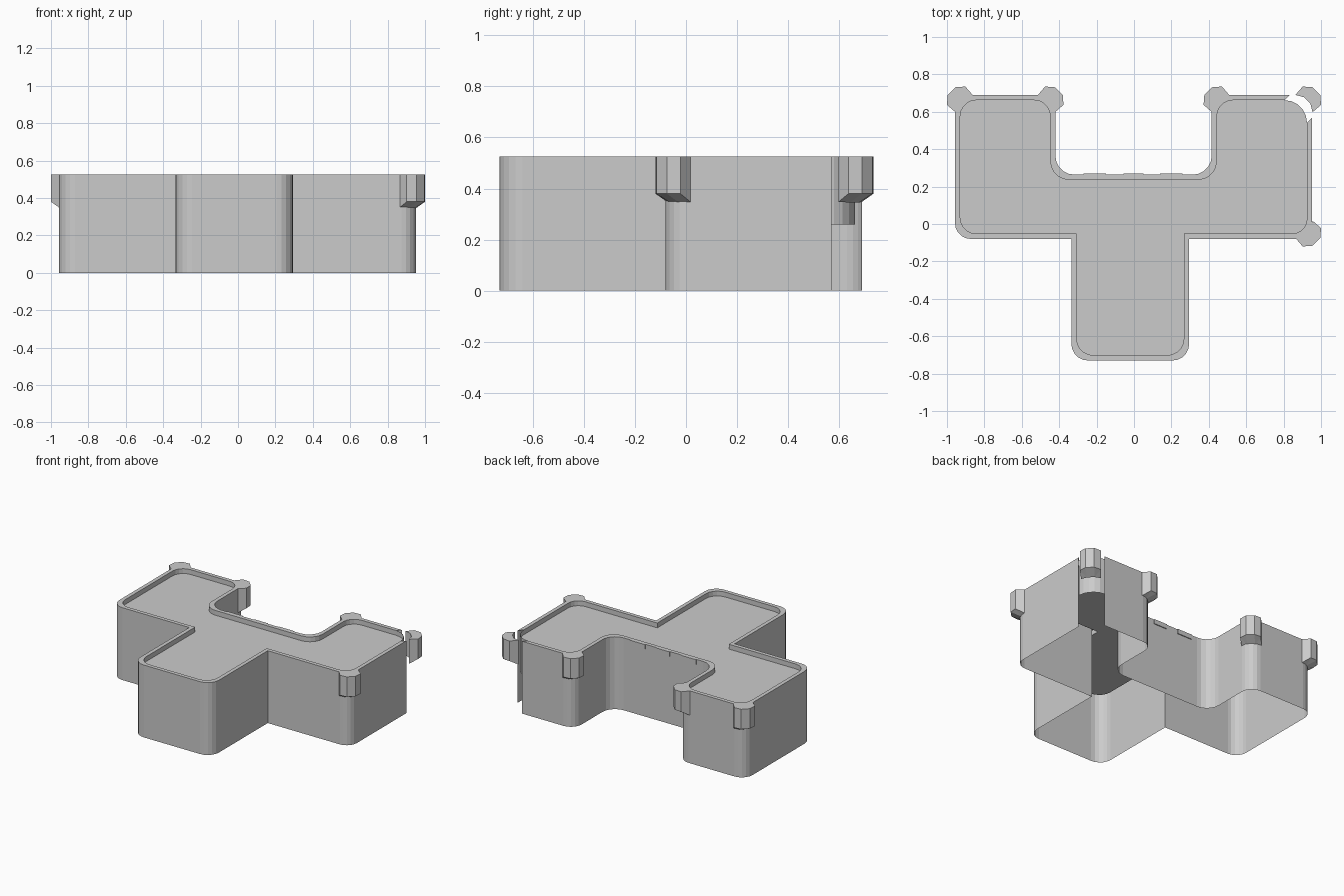
import bpy, bmesh
from math import sin, cos, pi
from mathutils import Vector

if "Cube" in bpy.data.objects:
    bpy.data.objects.remove(bpy.data.objects["Cube"])

TOP, FLOOR, INSET, STEPS = 0.525, 0.49, 0.028, 5

# T-shaped outline, counter-clockwise: x, y, corner radius
CORNERS = [(-.335, -.73, .09), (.295, -.73, .09), (.295, -.08, 0), (.953, -.08, .08),
           (.953, .69, .12), (.415, .69, .085), (.415, .264, .1), (-.42, .264, .1),
           (-.42, .69, .085), (-.957, .69, .085), (-.957, -.08, .085), (-.335, -.08, 0)]
OPEN_CORNER = 4


def outline(inset):
    """Rounded outline moved inwards; returns points tagged with their corner."""
    pts, n = [], len(CORNERS)
    for i, (x, y, r) in enumerate(CORNERS):
        p = Vector((x, y))
        a = (p - Vector(CORNERS[i - 1][:2])).normalized()
        b = (Vector(CORNERS[(i + 1) % n][:2]) - p).normalized()
        p += inset * (Vector((-a.y, a.x)) + Vector((-b.y, b.x)))
        if r == 0:
            pts.append((p, i))
            continue
        c = p - a * r + b * r
        for k in range(STEPS + 1):
            t = k / STEPS * pi / 2
            pts.append((c - b * r * cos(t) + a * r * sin(t), i))
    return pts


def finish(name, bm, recalc=False):
    if recalc:
        bmesh.ops.recalc_face_normals(bm, faces=bm.faces)
    me = bpy.data.meshes.new(name)
    bm.to_mesh(me)
    bm.free()
    ob = bpy.data.objects.new(name, me)
    bpy.context.collection.objects.link(ob)
    return ob


outer, inner = outline(0), outline(INSET)
tags = [t for _, t in outer]
n = len(outer)


def is_open(i):
    return tags[i] == tags[(i + 1) % n] == OPEN_CORNER


def ring(bm, pts, z):
    return [bm.verts.new((p.x, p.y, z)) for p, _ in pts]


def bridge(bm, lo, hi, keep):
    for i in range(n):
        if keep(i):
            j = (i + 1) % n
            bm.faces.new((lo[i], lo[j], hi[j], hi[i]))


# Thin outer shell, open below and at one corner, with its top rim
bm = bmesh.new()
r0, r1 = ring(bm, outer, 0), ring(bm, outer, TOP)
r2, r3 = ring(bm, inner, TOP), ring(bm, inner, FLOOR)
closed = lambda i: not is_open(i)
bridge(bm, r0, r1, closed)
bridge(bm, r1, r2, closed)
# Lip and recessed tray floor
bridge(bm, r2, r3, lambda i: True)
bm.faces.new(r3)
# The lip continues downwards behind the open corner
r4 = ring(bm, inner, 0.26)
bridge(bm, r4, r3, is_open)
bmesh.ops.delete(bm, geom=[v for v in bm.verts if not v.link_faces], context='VERTS')
finish("tray_shell", bm)

# Corner clips with a sloping underside
CLIP_OUT = [(-.092, 0), (-.053, .045), (0, .041), (.041, 0), (.045, -.053), (0, -.092)]
CLIP_IN = [(-.012, -.047), (-.047, -.012)]


def clip(name, x, y, sx, sy):
    bm = bmesh.new()
    prof = ([(p, .348 if k in (0, 5) else .38) for k, p in enumerate(CLIP_OUT)]
            + [(p, .345) for p in CLIP_IN])
    lo = [bm.verts.new((x + sx * u, y + sy * v, z)) for (u, v), z in prof]
    hi = [bm.verts.new((x + sx * u, y + sy * v, TOP)) for (u, v), _ in prof]
    m = len(prof)
    for i in range(m):
        j = (i + 1) % m
        bm.faces.new((lo[i], lo[j], hi[j], hi[i]))
    bm.faces.new(hi)
    under = bm.faces.new(lo[::-1])
    bmesh.ops.triangulate(bm, faces=[under])
    finish(name, bm, True)


clip("clip_back_left_outer", -.955, .69, -1, 1)
clip("clip_back_left_inner", -.422, .69, 1, 1)
clip("clip_back_right_inner", .417, .69, -1, 1)
clip("clip_back_right_outer", .955, .69, 1, 1)
clip("clip_front_right", .955, -.075, 1, -1)

# Small rim tabs along the middle of the back edge
for k, (a, b) in enumerate([(-.27, -.15), (-.055, .05), (.14, .26)]):
    bm = bmesh.new()
    bmesh.ops.create_cube(bm, size=1)
    for v in bm.verts:
        v.co = ((a + b) / 2 + v.co.x * (b - a), .256 + v.co.y * .028, .508 + v.co.z * .034)
    finish(f"rim_tab_{k + 1}", bm)
